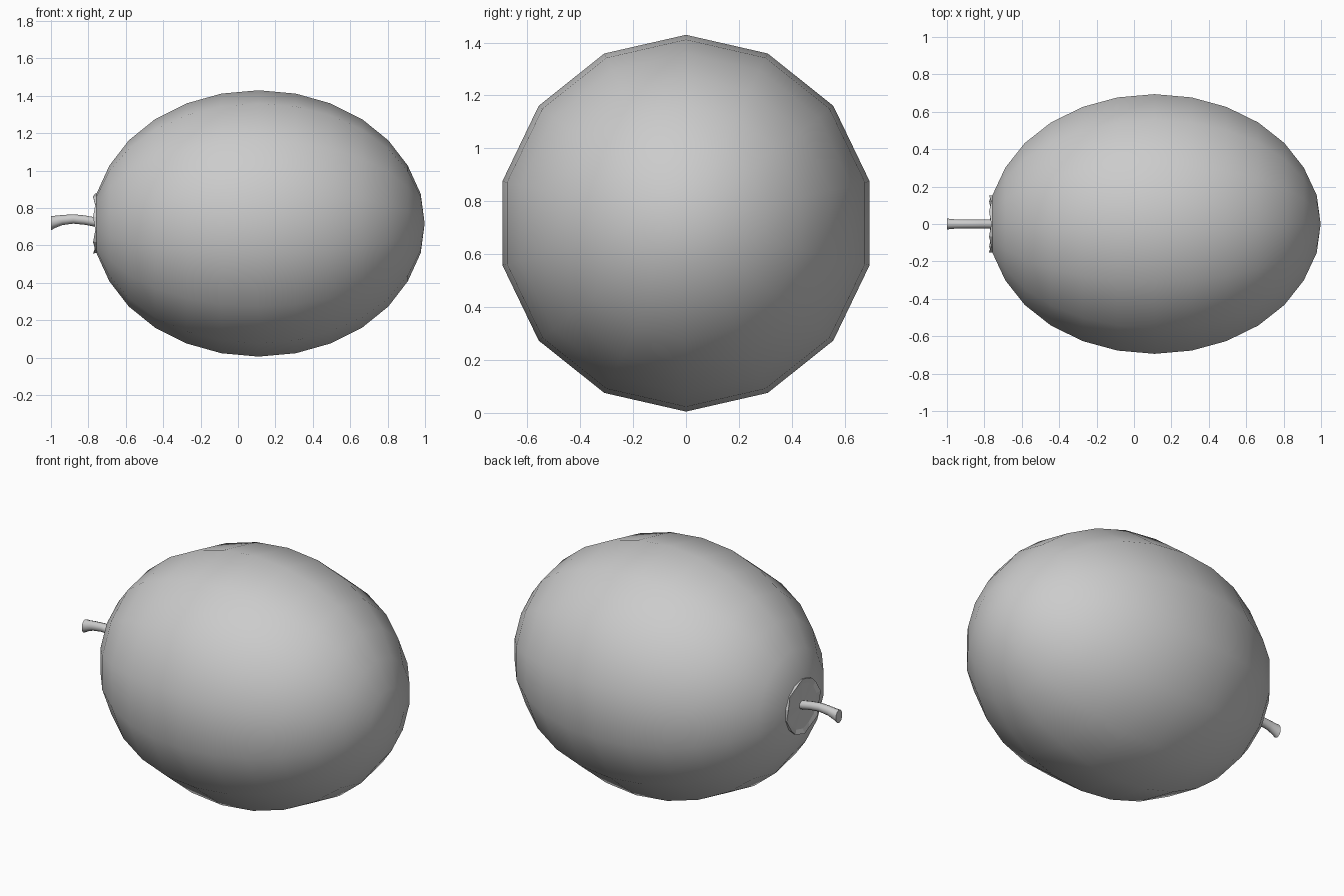
import bpy, bmesh
from math import sin, cos, pi

if "Cube" in bpy.data.objects:
    bpy.data.objects.remove(bpy.data.objects["Cube"])

CZ = 0.717  # height of the fruit's axis


def loft(name, stations, sides, tip=None, start=None, flat=False):
    """Skin rings along x; each station is (x, z centre, y radius, z radius[, zigzag])."""
    bm = bmesh.new()
    rings = []
    for st in stations:
        x, z, ry, rz = st[:4]
        zig = st[4] if len(st) > 4 else 0
        rings.append([bm.verts.new((x - zig * (i % 2),
                                    ry * sin(2 * pi * i / sides),
                                    z + rz * cos(2 * pi * i / sides)))
                      for i in range(sides)])
    for a, b in zip(rings, rings[1:]):
        for i in range(sides):
            j = (i + 1) % sides
            bm.faces.new((a[i], a[j], b[j], b[i]))
    for ring, pole in ((rings[0], start), (rings[-1], tip)):
        if pole is None:
            bm.faces.new(ring)
        else:
            p = bm.verts.new(pole)
            for i in range(sides):
                bm.faces.new((ring[i], ring[(i + 1) % sides], p))
    bmesh.ops.recalc_face_normals(bm, faces=bm.faces)
    me = bpy.data.meshes.new(name)
    bm.to_mesh(me)
    bm.free()
    ob = bpy.data.objects.new(name, me)
    bpy.context.collection.objects.link(ob)
    for p in me.polygons:
        p.use_smooth = not flat
    return ob


# Fruit body: half profile as (distance from middle, radius), mirrored about x = 0.11
MID, R = 0.11, 0.712
half = [(0.867, 0.158), (0.798, 0.309), (0.694, 0.444), (0.554, 0.557),
        (0.384, 0.642), (0.199, 0.694)]
profile = ([(MID - d, r) for d, r in half] + [(MID, R)]
           + [(MID + d, r) for d, r in reversed(half)])
loft("fruit_body", [(x, CZ, r, r) for x, r in profile], 14,
     tip=(0.998, 0, CZ), start=(-0.752, 0, CZ))

# Calyx: thin crinkled cap around the stem
loft("calyx", [(-0.750, CZ, 0.155, 0.158),
               (-0.763, CZ, 0.155, 0.160, 0.012),
               (-0.760, CZ, 0.130, 0.132, 0.004)], 14,
     tip=(-0.757, 0, CZ), start=(-0.748, 0, CZ), flat=True)

# Stem: gently arched, flared at the cut end
stem = loft("stem", [(-0.75, 0.722, 0.025, 0.025), (-0.82, 0.735, 0.024, 0.025),
                     (-0.88, 0.741, 0.024, 0.025), (-0.94, 0.735, 0.025, 0.027),
                     (-0.98, 0.725, 0.028, 0.033), (-1.0, 0.719, 0.031, 0.039)], 10)
stem.data.polygons[-1].use_smooth = False
stem.data.polygons[-2].use_smooth = False
